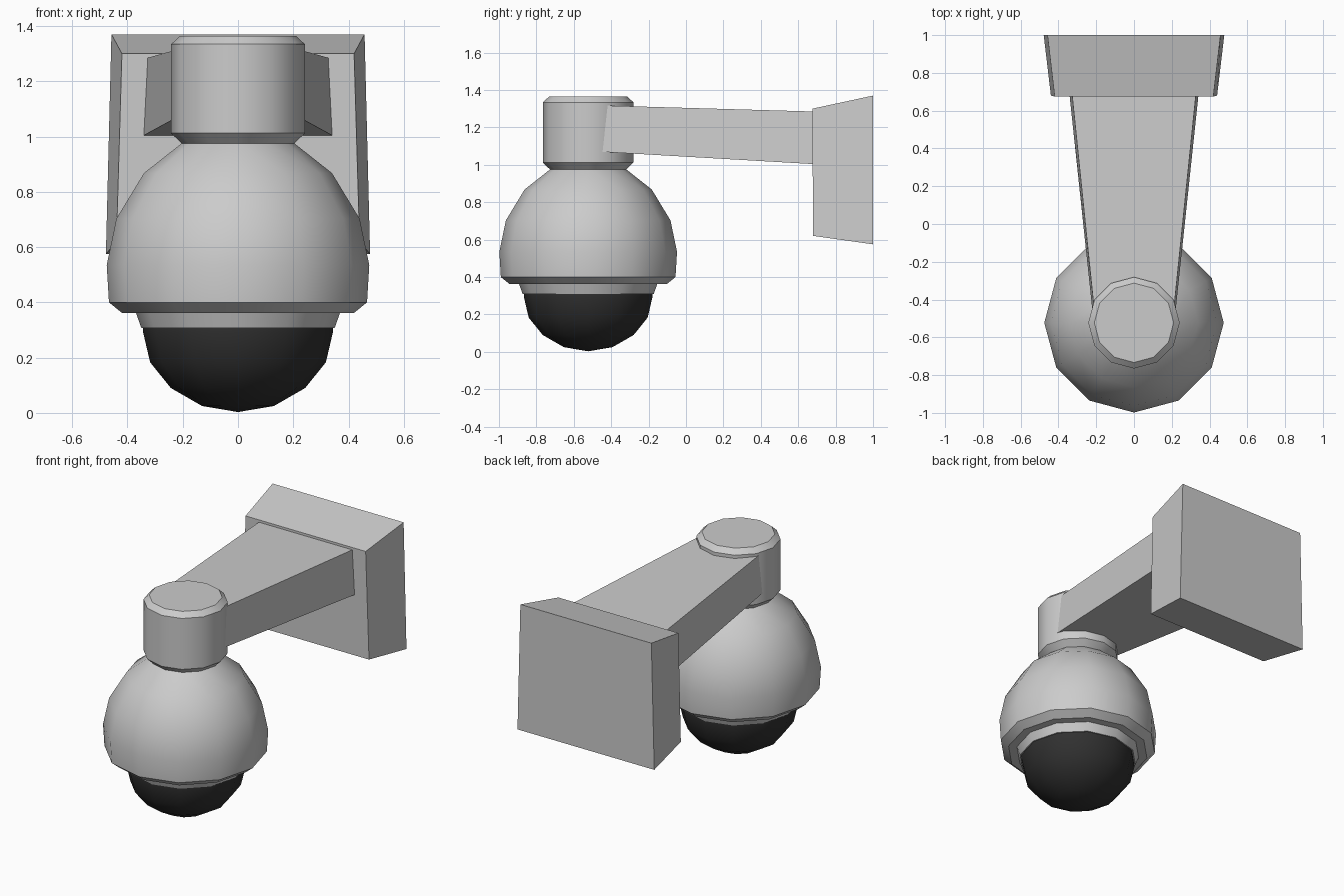
import bpy, bmesh, math

if "Cube" in bpy.data.objects:
    bpy.data.objects.remove(bpy.data.objects["Cube"])

CY = -0.523   # vertical axis of the camera head
SIDES = 12


def finish(name, bm, smooth=False):
    bmesh.ops.recalc_face_normals(bm, faces=bm.faces)
    me = bpy.data.meshes.new(name)
    bm.to_mesh(me)
    bm.free()
    ob = bpy.data.objects.new(name, me)
    bpy.context.collection.objects.link(ob)
    if smooth:
        bpy.ops.object.select_all(action='DESELECT')
        ob.select_set(True)
        bpy.context.view_layer.objects.active = ob
        bpy.ops.object.shade_smooth_by_angle(angle=math.radians(38))
    return ob


def lathe(name, profile):
    """Revolve (radius, z) points around the head axis; open ends are capped."""
    bm = bmesh.new()
    rings = []
    for r, z in profile:
        n = SIDES if r > 0 else 1
        rings.append([bm.verts.new((r * math.cos(math.tau * i / SIDES),
                                    CY + r * math.sin(math.tau * i / SIDES), z))
                      for i in range(n)])
    for a, b in zip(rings, rings[1:]):
        for i in range(SIDES):
            j = (i + 1) % SIDES
            if len(b) == 1:
                bm.faces.new((a[i], a[j], b[0]))
            else:
                bm.faces.new((a[i], a[j], b[j], b[i]))
    for ring in (rings[0], rings[-1]):
        if len(ring) > 1:
            bm.faces.new(ring)
    return finish(name, bm, True)


def taper(name, *ends):
    """Box between two trapezoid ends: (y_low, y_high, z_low, z_high, half_low, half_high)."""
    bm = bmesh.new()
    a, b = [[bm.verts.new(p) for p in ((-wl, yl, zl), (wl, yl, zl), (wh, yh, zh), (-wh, yh, zh))]
            for yl, yh, zl, zh, wl, wh in ends]
    bm.faces.new(a)
    bm.faces.new(b)
    for i in range(4):
        j = (i + 1) % 4
        bm.faces.new((a[i], a[j], b[j], b[i]))
    return finish(name, bm)


# Wall mount and arm
taper("wall_plate", (0.68, 0.675, 0.62, 1.30, 0.44, 0.42), (1.0, 1.0, 0.575, 1.37, 0.478, 0.458))
taper("arm", (-0.46, -0.44, 1.07, 1.317, 0.22, 0.212), (0.68, 0.68, 1.004, 1.285, 0.341, 0.327))

# Neck cap and housing
lathe("neck_cap", [(0.21, 1.364), (0.242, 1.334), (0.242, 1.012), (0.203, 0.974)])
lathe("housing", [(0.203, 0.976), (0.34, 0.868), (0.44, 0.703), (0.475, 0.535),
                  (0.467, 0.40), (0.42, 0.362)])
lathe("lens_ring", [(0.37, 0.364), (0.35, 0.308)])

# Dark lens dome
dome = lathe("lens_dome", [(0.343, 0.31), (0.343, 0.29), (0.318, 0.183), (0.243, 0.09),
                           (0.13, 0.025), (0, 0.003)])
mat = bpy.data.materials.new("dark_glass")
mat.diffuse_color = (0.03, 0.03, 0.03, 1)
mat.use_nodes = True
mat.node_tree.nodes["Principled BSDF"].inputs["Base Color"].default_value = mat.diffuse_color
dome.data.materials.append(mat)
